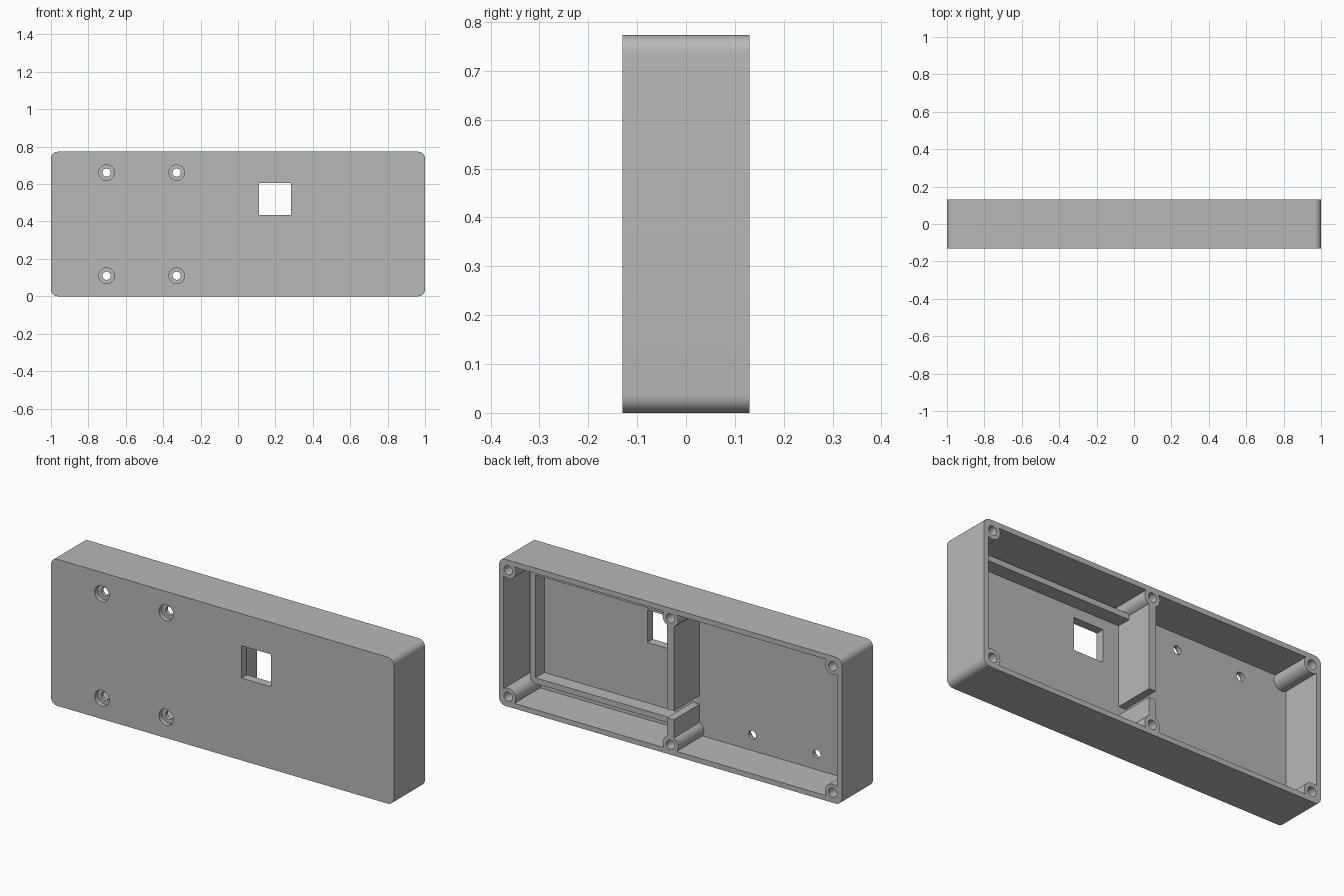
import bpy, bmesh, math

if "Cube" in bpy.data.objects:
    bpy.data.objects.remove(bpy.data.objects["Cube"])

W, D, H = 2.0, 0.26, 0.773          # outer size
BACK, FRONT = D / 2, -D / 2
WALL, FLOOR_Y = 0.027, -0.085       # rim thickness, inner face of the front panel
CZ = H / 2

gray = bpy.data.materials.new("plastic_gray")
gray.diffuse_color = (0.48, 0.48, 0.48, 1)
gray.use_nodes = True
gray.node_tree.nodes["Principled BSDF"].inputs["Base Color"].default_value = gray.diffuse_color


def prism(name, points, y0, y1):
    """Extrude an x/z outline from y0 to y1."""
    bm = bmesh.new()
    face = bm.faces.new([bm.verts.new((x, y0, z)) for x, z in points])
    ext = bmesh.ops.extrude_face_region(bm, geom=[face])
    moved = [v for v in ext["geom"] if isinstance(v, bmesh.types.BMVert)]
    bmesh.ops.translate(bm, verts=moved, vec=(0, y1 - y0, 0))
    bmesh.ops.recalc_face_normals(bm, faces=bm.faces)
    me = bpy.data.meshes.new(name)
    bm.to_mesh(me)
    bm.free()
    me.materials.append(gray)
    ob = bpy.data.objects.new(name, me)
    bpy.context.collection.objects.link(ob)
    return ob


def rect(x0, x1, z0, z1, r=0.0, n=8):
    """Rectangle outline with optional rounded corners."""
    if r == 0:
        return [(x0, z0), (x1, z0), (x1, z1), (x0, z1)]
    pts = []
    for cx, cz, a in ((x1 - r, z1 - r, 0), (x0 + r, z1 - r, 90),
                      (x0 + r, z0 + r, 180), (x1 - r, z0 + r, 270)):
        for i in range(n + 1):
            t = math.radians(a + 90 * i / n)
            pts.append((cx + r * math.cos(t), cz + r * math.sin(t)))
    return pts


def circle(x, z, r, n=32):
    return [(x + r * math.cos(2 * math.pi * i / n),
             z + r * math.sin(2 * math.pi * i / n)) for i in range(n)]


def boolean(target, tool, operation):
    mod = target.modifiers.new(operation, 'BOOLEAN')
    mod.operation, mod.solver, mod.object = operation, 'EXACT', tool
    bpy.context.view_layer.objects.active = target
    bpy.ops.object.modifier_apply(modifier=mod.name)
    bpy.data.objects.remove(tool)


def cut(points, y0, y1):
    boolean(case, prism("cutter", points, y0, y1), 'DIFFERENCE')


def add(points, y0, y1):
    boolean(case, prism("addition", points, y0, y1), 'UNION')


# Hollow shell, open at the back
case = prism("enclosure_case", rect(-1, 1, 0, H, 0.036), FRONT, BACK)
cut(rect(-1 + WALL, 1 - WALL, WALL, H - WALL, 0.01, 3), FLOOR_Y, BACK + 0.1)

# Divider wall with a cable slot near the bottom
add(rect(-0.02, 0.02, 0.015, 0.19), FLOOR_Y - 0.02, BACK)
add(rect(-0.02, 0.02, 0.235, H - 0.015), FLOOR_Y - 0.02, BACK)

# Screw bosses in the corners and at the divider ends
bosses = [(x, z) for x in (-0.947, 0, 0.947) for z in (0.053, H - 0.053)]
for x, z in bosses:
    add(circle(x, z, 0.045), FLOOR_Y - 0.02, BACK)
for x, z in bosses:
    cut(circle(x, z, 0.024), BACK - 0.16, BACK + 0.05)

# Raised rib frame in the right-hand compartment, ending at the divider
o, i = 0.085, 0.115
rib = prism("rib_frame", rect(-0.1, 1 - o, o, H - o, 0.03, 4), FLOOR_Y - 0.02, -0.01)
boolean(rib, prism("cutter", rect(-0.2, 1 - i, i, H - i), -0.2, 0.1), 'DIFFERENCE')
boolean(rib, prism("cutter", rect(-0.5, 0.0, -0.1, 1), -0.2, 0.1), 'DIFFERENCE')
boolean(case, rib, 'UNION')

# Square window
cut(rect(0.112, 0.284, 0.434, 0.605), FRONT - 0.1, FLOOR_Y + 0.03)

# Counterbored mounting holes
for x in (-0.703, -0.328):
    for z in (0.11, 0.661):
        cut(circle(x, z, 0.022), FRONT - 0.1, FLOOR_Y + 0.03)
        cut(circle(x, z, 0.042), FRONT - 0.1, FRONT + 0.025)

bpy.ops.object.select_all(action='DESELECT')
case.select_set(True)
bpy.context.view_layer.objects.active = case
bpy.ops.object.shade_smooth_by_angle(angle=math.radians(30))
